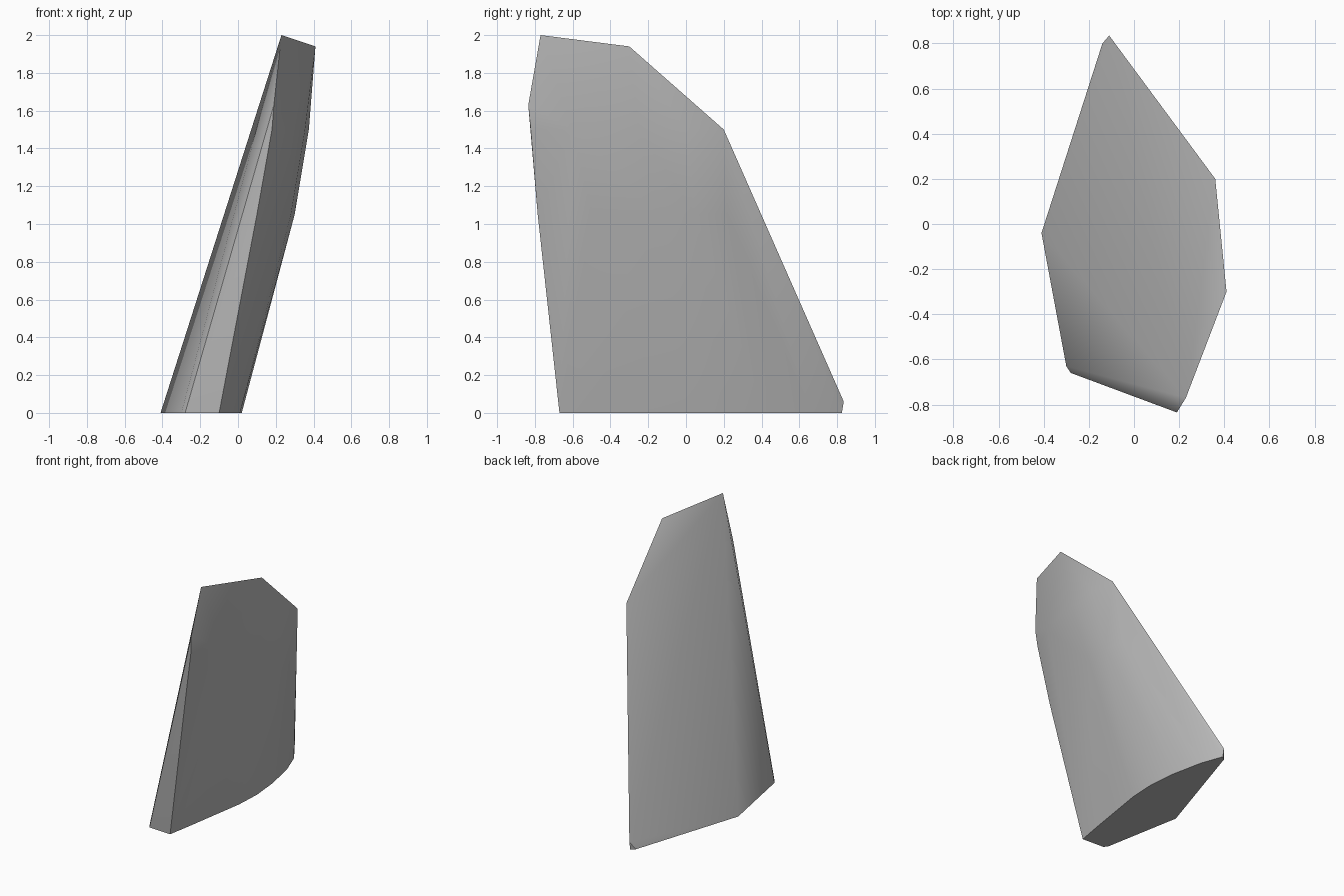
import bpy
import bmesh

cube = bpy.data.objects.get("Cube")
if cube:
    bpy.data.objects.remove(cube, do_unlink=True)

# Flat grey stone
stone = bpy.data.materials.new("stone_grey")
stone.use_nodes = True
grey = (0.5, 0.5, 0.5, 1)
stone.diffuse_color = grey
stone.node_tree.nodes["Principled BSDF"].inputs["Base Color"].default_value = grey

# Level outlines (x, y) keyed by height, following the bulging side
levels = {
    0.0: [(-0.41, -0.04), (-0.30, -0.63), (-0.28, -0.66), (-0.10, -0.67),
          (-0.07, -0.5), (-0.03, -0.25), (0.01, 0.0), (0.02, 0.2),
          (0.0, 0.42), (-0.05, 0.66), (-0.11, 0.825), (-0.14, 0.8)],
    1.05: [(0.10, -0.785), (0.20, -0.5), (0.28, -0.15), (0.30, 0.05), (0.275, 0.22)],
    1.5: [(0.18, -0.822), (0.28, -0.6), (0.355, -0.25), (0.375, 0.0), (0.36, 0.2)],
}
points = [(x, y, z) for z, ring in levels.items() for x, y in ring]

# Sharp corners: back toe, front nose, top peak and top shoulder
points += [(-0.11, 0.835, 0.06), (0.19, -0.835, 1.63),
           (0.23, -0.77, 2.0), (0.41, -0.30, 1.94)]

# Chipped slab wrapped around the outlines
bm = bmesh.new()
for p in points:
    bm.verts.new(p)
hull = bmesh.ops.convex_hull(bm, input=bm.verts)
loose = {e for e in hull["geom_interior"] + hull["geom_unused"]
         if isinstance(e, bmesh.types.BMVert)}
bmesh.ops.delete(bm, geom=list(loose), context="VERTS")
bmesh.ops.recalc_face_normals(bm, faces=bm.faces)

mesh = bpy.data.meshes.new("stone_slab")
bm.to_mesh(mesh)
bm.free()
mesh.materials.append(stone)
slab = bpy.data.objects.new("stone_slab", mesh)
bpy.context.collection.objects.link(slab)

# Soft shading on the bulge, crisp edges at the chips
bpy.ops.object.select_all(action="DESELECT")
slab.select_set(True)
bpy.context.view_layer.objects.active = slab
bpy.ops.object.shade_smooth_by_angle(angle=0.52)
